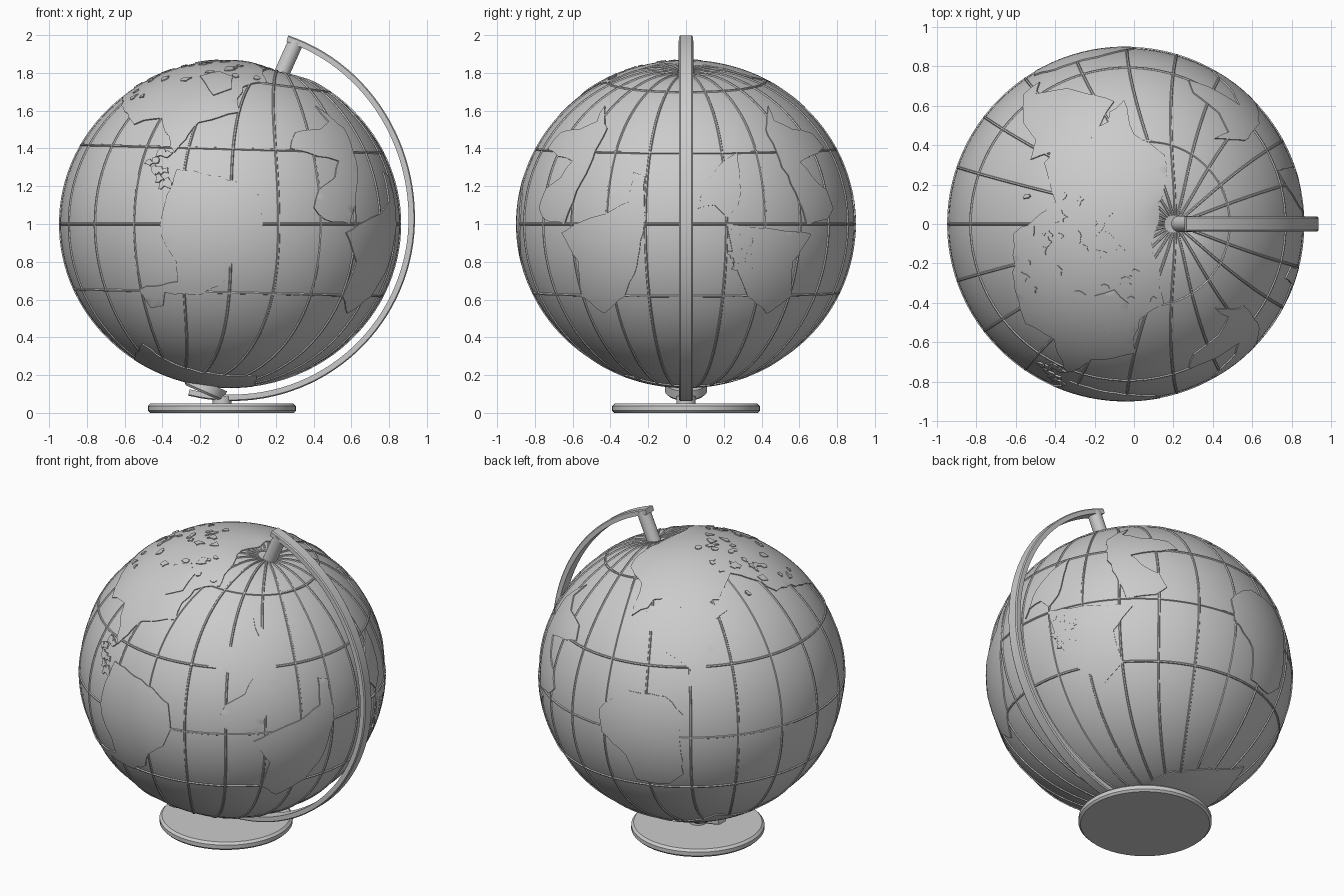
import bpy, bmesh, math, random
from math import sin, cos, radians, pi
from mathutils import Vector, Matrix
from mathutils.geometry import delaunay_2d_cdt

if "Cube" in bpy.data.objects:
    bpy.data.objects.remove(bpy.data.objects["Cube"], do_unlink=True)
random.seed(4)

grey = bpy.data.materials.new("light_grey")
grey.use_nodes = True
colour = (0.6, 0.6, 0.6, 1)
grey.diffuse_color = colour
grey.node_tree.nodes["Principled BSDF"].inputs["Base Color"].default_value = colour

CENTRE = Vector((-0.042, 0, 1.0))
RADII = Vector((0.9, 0.893, 0.862))
TILT = radians(17)
POLE = Vector((sin(TILT), 0, cos(TILT)))


def finish(bm, name, angle=35):
    mesh = bpy.data.meshes.new(name)
    bm.to_mesh(mesh)
    bm.free()
    mesh.materials.append(grey)
    ob = bpy.data.objects.new(name, mesh)
    bpy.context.collection.objects.link(ob)
    bpy.ops.object.select_all(action="DESELECT")
    ob.select_set(True)
    bpy.context.view_layer.objects.active = ob
    bpy.ops.object.shade_smooth_by_angle(angle=radians(angle))
    return ob


def surface(d, height=0.0):
    """Point on the globe in direction d, dimpled around the pole."""
    d = d.normalized()
    dent = 0.035 * math.exp(-((d - POLE).length / 0.13) ** 2)
    return CENTRE + d * RADII * (1 + height - dent)


def side_dir(view, u, z):
    """Direction seen at offset u and height z when looking from azimuth view."""
    h = (z - CENTRE.z) / RADII.z
    r = math.sqrt(max(0.01, 1 - h * h))
    a = radians(view) + math.asin(max(-1, min(1, u / (0.9 * r))))
    return Vector((r * cos(a), r * sin(a), h))


def cap_dir(x, y, sign):
    """Direction seen from straight above or below."""
    p = Vector(((x - CENTRE.x) / RADII.x, y / RADII.y, 0))
    p.z = sign * math.sqrt(max(0.01, 1 - p.length_squared))
    return p.normalized()


def roughen(pts, amount):
    out = []
    for i, p in enumerate(pts):
        q = pts[(i + 1) % len(pts)]
        n = max(1, int((p - q).length / 0.05))
        for k in range(n):
            d = p.lerp(q, k / n)
            out.append((d + Vector([random.uniform(-amount, amount) for _ in range(3)])).normalized())
    return out


def land(name, dirs, rough=0.006, height=0.008):
    """Raised plate with the given coast, wrapped on the globe."""
    coast = roughen(dirs, rough)
    c = sum(coast, Vector()).normalized()
    e1 = c.orthogonal().normalized()
    e2 = c.cross(e1)
    flat = []
    for d in coast:
        k = 1 + d.dot(c)
        flat.append(Vector((d.dot(e1) / k, d.dot(e2) / k)))
    n = len(flat)
    reach, step = max(p.length for p in flat), 0.022
    m = int(reach / step)
    flat += [Vector((i * step, j * step)) for i in range(-m, m + 1) for j in range(-m, m + 1)]
    verts, _, faces = delaunay_2d_cdt(flat, [], [list(range(n))], 1, 1e-5)[:3]
    bm = bmesh.new()
    made = {}

    def vert(i):
        if i not in made:
            q = verts[i]
            s = q.length_squared
            made[i] = bm.verts.new(surface(2 * (e1 * q.x + e2 * q.y) + (1 - s) * c, height))
        return made[i]
    for f in faces:
        bm.faces.new([vert(i) for i in f])
    rim = [e for e in bm.edges if e.is_boundary]
    ext = bmesh.ops.extrude_edge_only(bm, edges=rim)
    for v in ext["geom"]:
        if isinstance(v, bmesh.types.BMVert):
            v.co = CENTRE + (v.co - CENTRE) * 0.98
    finish(bm, name)


def sweep(bm, pts, section, closed=False):
    """Sweep a section (side, out) along pts on the globe or in the arm plane."""
    rings, n = [], len(pts)
    for i, (p, out) in enumerate(pts):
        a = pts[(i + 1) % n][0] if closed or i < n - 1 else p
        b = pts[i - 1][0] if closed or i > 0 else p
        side = (a - b).normalized().cross(out).normalized()
        rings.append([bm.verts.new(p + side * s + out * t) for s, t in section])
    k = len(section)
    for i in range(n if closed else n - 1):
        r, q = rings[i], rings[(i + 1) % n]
        for j in range(k):
            bm.faces.new((r[j], r[(j + 1) % k], q[(j + 1) % k], q[j]))
    if not closed:
        bm.faces.new(rings[0])
        bm.faces.new(rings[-1])
    bmesh.ops.recalc_face_normals(bm, faces=bm.faces)


def lathe(name, profile, place, segments=48):
    bm = bmesh.new()
    vs = [bm.verts.new((r, 0, z)) for r, z in profile]
    es = [bm.edges.new(e) for e in zip(vs, vs[1:])]
    bmesh.ops.spin(bm, geom=vs + es, axis=(0, 0, 1), cent=(0, 0, 0), angle=2 * pi, steps=segments)
    bmesh.ops.remove_doubles(bm, verts=bm.verts, dist=1e-5)
    bmesh.ops.recalc_face_normals(bm, faces=bm.faces)
    bm.transform(place)
    finish(bm, name)


# Globe ball
bm = bmesh.new()
bmesh.ops.create_uvsphere(bm, u_segments=96, v_segments=64, radius=1)
bm.transform(Matrix.Rotation(TILT, 4, "Y"))
for v in bm.verts:
    v.co = surface(v.co)
finish(bm, "globe_ball", 60)


# Raised grid of meridians and parallels, tilting towards the poles
def grid_point(lon, lat):
    lon -= 0.15 * sin(lon)
    d = Vector((cos(lat) * cos(lon), cos(lat) * sin(lon), sin(lat)))
    d = Matrix.Rotation(TILT * min(1, abs(lat) / (pi / 2)) ** 2, 3, "Y") @ d
    return surface(d), d.normalized()


ridge = [(0.007 * cos(a * pi / 3), 0.007 * sin(a * pi / 3)) for a in range(6)]
bm = bmesh.new()
for i in range(22):
    sweep(bm, [grid_point(2 * pi * i / 22, radians(t)) for t in range(-87, 88, 3)], ridge)
for lat in (62, 27.5, 0, -25):
    sweep(bm, [grid_point(radians(t), radians(lat)) for t in range(0, 360, 3)], ridge, True)
finish(bm, "grid_ridges")

# Continents: azimuth of sight, then offsets and heights in hundredths
FRONT, RIGHT, BACK = -90, 0, 135
south = [(-66, 95), (-57, 80), (-55, 62), (-43, 53), (-33, 62), (-26, 78), (-22, 100),
         (-22, 125), (-28, 127), (-30, 112), (-42, 105), (-55, 102)]
east = [(45, 162), (52, 154), (47, 150), (34, 148), (32, 140), (46, 136), (57, 133), (55, 125),
        (47, 118), (44, 108), (50, 102), (63, 100), (66, 112), (67, 130), (60, 150)]
coasts = {
    "front_continent": (FRONT, [
        (-28, 129), (-10, 126), (3, 122), (15, 115), (17, 100), (12, 88), (0, 79), (-3, 70), (-15, 63),
        (-34, 64), (-35, 57), (-42, 56), (-48, 66), (-28, 70), (-28, 80), (-36, 93), (-37, 100), (-31, 120)]),
    "back_continent": (BACK, [
        (-60, 118), (-50, 125), (-30, 125), (-21, 115), (-23, 100), (-20, 75), (-28, 67),
        (-45, 67), (-52, 85), (-65, 97), (-66, 110)]),
    "back_peninsula": (BACK, [
        (-40, 162), (-33, 155), (-28, 148), (-15, 140), (-20, 130), (-10, 132), (-5, 142), (0, 150),
        (2, 162), (10, 166), (-15, 175)]),
    "right_coast": (RIGHT, [
        (4, 102), (6, 108), (15, 110), (22, 103), (28, 110), (29, 125), (27, 138), (18, 132), (10, 120)]),
    "south_continent": (RIGHT, south),
    "east_continent": (FRONT, east),
}
for name, (view, pts) in coasts.items():
    land(name, [side_dir(view, u / 100, z / 100) for u, z in pts])
land("far_south_continent", [side_dir(RIGHT, -u / 100, z / 100) for u, z in reversed(south[:7])])
land("far_east_continent", [side_dir(-FRONT, -u / 100, z / 100) for u, z in reversed(east)])

# Polar lands
north = [(0, -65), (2, -48), (15, -40), (10, -10), (13, 10), (17, 25), (15, 35), (0, 45), (-5, 62),
         (-20, 45), (-35, 50), (-45, 30), (-40, 10), (-60, -5), (-60, -30), (-55, -50), (-40, -58),
         (-34, -75), (-20, -68)]
land("north_land", [cap_dir(x / 100, y / 100, 1) for x, y in north], 0.014)
lake = [(-20, -36), (-10, -33), (-3, -40), (-4, -51), (-13, -55), (-17, -46)]
land("north_isle", [cap_dir(x / 100, y / 100, 1) for x, y in lake], 0.005, 0.014)
ice = [(10, -30), (-10, -35), (-30, -35), (-50, -40), (-55, 0), (-50, 40), (-20, 40), (0, 30), (8, 0)]
land("south_ice", [cap_dir(x / 100, y / 100, -1) for x, y in reversed(ice)], 0.01)


# Scattered islands
def island(name, d, size, height):
    e1 = d.orthogonal().normalized()
    e2 = d.cross(e1)
    ring = [(d + (e1 * cos(a) + e2 * sin(a)) * size * random.uniform(0.4, 1.2)).normalized()
            for a in (2 * pi * k / 8 for k in range(8))]
    land(name, ring, 0.004, height)


for i in range(34):
    island("arctic_isle", cap_dir(random.uniform(-0.55, 0.1), random.uniform(-0.42, 0.18), 1),
           random.uniform(0.015, 0.04), 0.014)
for i in range(12):
    island("sea_isle", side_dir(FRONT, random.uniform(-0.43, -0.3), random.uniform(1.2, 1.42)), 0.03, 0.009)
    island("east_isle", side_dir(RIGHT, random.uniform(0.22, 0.38), random.uniform(0.76, 0.98)), 0.03, 0.009)

# Curved arm holding both poles
path = []
for t in range(-104, 74, 3):
    a = radians(t)
    out = Vector((cos(a), 0, sin(a)))
    path.append((Vector((-0.03, 0, 1.03)) + out * (0.967 + 0.05 * max(0, sin(a)) ** 2), out))
bm = bmesh.new()
sweep(bm, path, [(-0.037, -0.034), (-0.037, -0.006), (-0.03, 0), (0.03, 0), (0.037, -0.006), (0.037, -0.034)])
finish(bm, "arm")


# Pivots, neck and foot
def tilted(x, z):
    return Matrix.Translation((x, 0, z)) @ Matrix.Rotation(radians(24), 4, "Y")


lathe("top_pivot", [(0, 0), (0.041, 0), (0.041, 0.21), (0, 0.21)], tilted(0.222, 1.775), 24)
lathe("bottom_pivot", [(0, 0), (0.1, 0), (0.112, 0.012), (0.112, 0.06), (0, 0.06)], tilted(-0.185, 0.105))
at_foot = Matrix.Translation((-0.085, 0, 0))
lathe("neck", [(0, 0.03), (0.05, 0.03), (0.05, 0.09), (0, 0.09)], at_foot)
lathe("foot", [(0, 0), (0.38, 0), (0.392, 0.012), (0.392, 0.036), (0.378, 0.05), (0, 0.05)], at_foot)
